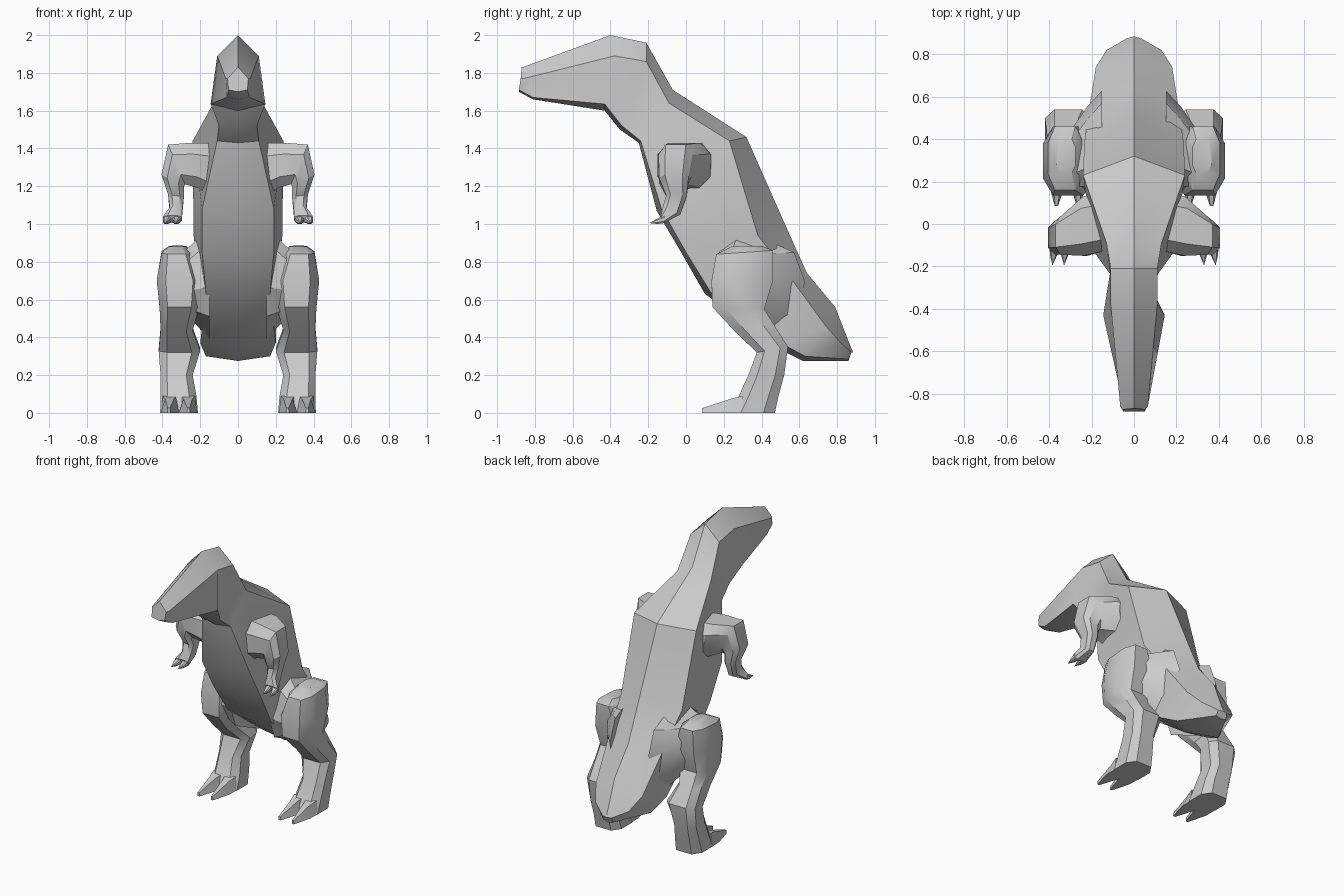
import bpy, bmesh
from mathutils import Vector

OCT = [(1, .5), (.6, 1), (-.6, 1), (-1, .5), (-1, -.5), (-.6, -1), (.6, -1), (1, -.5)]


def loft(bm, rings):
    """Skin a closed tube through rings of points; a one-point ring makes a tip."""
    rows = [[bm.verts.new(p) for p in r] for r in rings]
    for a, b in zip(rows, rows[1:]):
        n = len(a)
        for i in range(n):
            j = (i + 1) % n
            if len(b) == 1:
                bm.faces.new((a[i], a[j], b[0]))
            else:
                bm.faces.new((a[i], a[j], b[j], b[i]))
    for r in (rows[0], rows[-1]):
        if len(r) > 2:
            bm.faces.new(r)


def octagon(c, u, v):
    c, u, v = Vector(c), Vector(u), Vector(v)
    return [c + u * a + v * b for a, b in OCT]


def finish(bm, name, mirror=False):
    bmesh.ops.recalc_face_normals(bm, faces=bm.faces)
    me = bpy.data.meshes.new(name)
    bm.to_mesh(me)
    bm.free()
    ob = bpy.data.objects.new(name, me)
    bpy.context.collection.objects.link(ob)
    if mirror:
        m = ob.modifiers.new("mirror", 'MIRROR')
        m.use_clip = False
        m.use_mirror_merge = False
    bpy.ops.object.select_all(action='DESELECT')
    ob.select_set(True)
    bpy.context.view_layer.objects.active = ob
    bpy.ops.object.shade_smooth_by_angle(angle=0.56)
    return ob


# Head, trunk and tail: ridge (y,z), upper side (x,y,z), lower side (x,y,z), belly (y,z)
body = [
    ((-.87, 1.83), (.055, -.875, 1.77), (.05, -.885, 1.71), (-.885, 1.70)),
    ((-.865, 1.83), (.065, -.86, 1.77), (.06, -.81, 1.67), (-.81, 1.66)),
    ((-.40, 2.0), (.11, -.38, 1.89), (.145, -.43, 1.635), (-.43, 1.60)),
    ((-.21, 1.96), (.11, -.21, 1.86), (.10, -.34, 1.52), (-.35, 1.50)),
    ((-.07, 1.71), (.13, -.09, 1.64), (.11, -.24, 1.44), (-.25, 1.43)),
    ((.32, 1.46), (.24, .23, 1.44), (.19, -.13, 1.08), (-.155, 1.07)),
    ((.51, 1.03), (.235, .38, .94), (.19, .00, .85), (-.02, .84)),
    ((.64, .74), (.21, .55, .72), (.17, .13, .64), (.10, .63)),
    ((.79, .56), (.18, .74, .46), (.20, .50, .37), (.51, .33)),
    ((.86, .38), (.13, .82, .37), (.17, .63, .30), (.62, .275)),
    ((.885, .32), (.035, .875, .32), (.04, .86, .285), (.86, .275)),
]
bm = bmesh.new()
loft(bm, [[(0, *t), u, l, (0, *b), (-l[0], *l[1:]), (-u[0], *u[1:])] for t, u, l, b in body])
finish(bm, "body")

# Legs: front (y,z), back (y,z), centre x, half width
leg = [
    ((.24, .88), (.40, .885), .32, .045),
    ((.16, .84), (.46, .86), .325, .08),
    ((.135, .70), (.46, .70), .31, .12),
    ((.14, .56), (.415, .55), .31, .105),
    ((.26, .43), (.47, .46), .325, .085),
    ((.375, .32), (.54, .35), .31, .11),
    ((.33, .20), (.52, .20), .325, .085),
    ((.28, .09), (.49, .09), .315, .095),
    ((.23, 0), (.47, 0), .312, .10),
]
bm = bmesh.new()
rings = []
for f, b, cx, hx in leg:
    f, b = Vector((cx, *f)), Vector((cx, *b))
    rings.append(octagon((f + b) / 2, (hx, 0, 0), (b - f) / 2))
loft(bm, rings)
# Two pointed toes
for cx, tip in ((.265, .262), (.362, .366)):
    h = .048
    loft(bm, [[(cx - h, .30, 0), (cx + h, .30, 0), (cx + h * .8, .30, .09), (cx - h * .8, .30, .09)],
              [(cx - h, .22, 0), (cx + h, .22, 0), (cx + h * .5, .24, .075), (cx - h * .5, .24, .075)],
              [(tip - .008, .085, 0), (tip + .008, .085, 0), (tip + .006, .085, .025), (tip - .006, .085, .025)]])
# Hip joining leg to trunk
loft(bm, [octagon((.15, .38, .68), (0, .22, -.10), (0, .06, .23)),
          octagon((.22, .35, .69), (0, .19, -.06), (0, .03, .19)),
          octagon((.30, .31, .70), (0, .13, 0), (0, 0, .14))])
finish(bm, "legs", True)

# Arms: ring centre and its two half axes
arm = [
    ((.15, .01, 1.29), (0, .14, 0), (0, 0, .14)),
    ((.23, -.01, 1.31), (0, .14, 0), (.02, 0, .12)),
    ((.325, -.055, 1.315), (0, .09, 0), (.045, 0, .105)),
    ((.345, -.065, 1.23), (0, .078, 0), (.06, 0, .03)),
    ((.328, -.05, 1.15), (0, .055, 0), (.042, 0, .005)),
    ((.328, -.075, 1.075), (0, .045, -.025), (.034, 0, 0)),
    ((.348, -.125, 1.025), (0, .008, -.02), (.05, 0, 0)),
]
bm = bmesh.new()
loft(bm, [octagon(*r) for r in arm])
# Two claws
for cx, tip in ((.324, .33), (.374, .385)):
    loft(bm, [octagon((cx, -.115, 1.025), (.024, 0, 0), (0, 0, .02)),
              octagon(((cx + tip) / 2, -.15, 1.015), (.016, 0, 0), (0, 0, .015)),
              [(tip, -.195, 1.005)]])
finish(bm, "arms", True)
